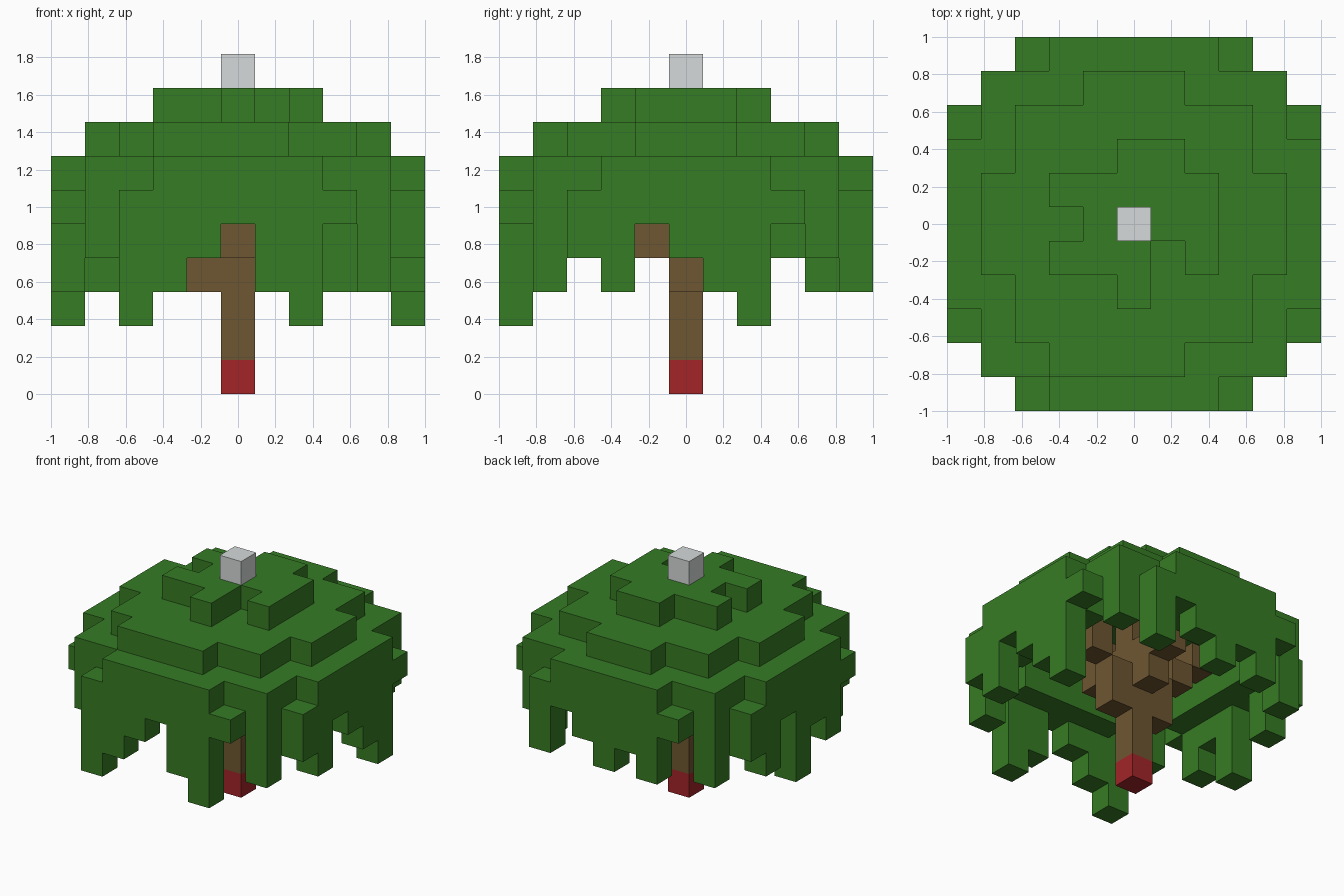
import bpy
import bmesh
from mathutils import Vector

if "Cube" in bpy.data.objects:
    bpy.data.objects.remove(bpy.data.objects["Cube"])

UNIT = 2 / 11  # edge of one block


def material(name, rgb):
    mat = bpy.data.materials.new(name)
    mat.use_nodes = True
    colour = (*rgb, 1)
    mat.diffuse_color = colour
    mat.node_tree.nodes["Principled BSDF"].inputs["Base Color"].default_value = colour
    return mat


leaf_green = material("leaf green", (0.037, 0.2, 0.018))
bark_brown = material("bark brown", (0.156, 0.093, 0.031))
base_red = material("base red", (0.36, 0.018, 0.021))
tip_grey = material("tip grey", (0.67, 0.7, 0.7))

AXES = [Vector(d) for d in ((1, 0, 0), (0, 1, 0), (0, 0, 1))]
occupied = set()
parts = []


def part(name, cells, mat):
    """Register a group of block cells, leaving out those already taken."""
    cells = set(cells) - occupied
    occupied.update(cells)
    parts.append((name, cells, mat))


def box(xs, ys, zs):
    return {(x, y, z) for x in xs for y in ys for z in zs}


def span(low, high):
    return range(low, high + 1)


def build(name, cells, mat):
    """Make a mesh of the faces that do not touch another block."""
    bm = bmesh.new()
    for cell in sorted(cells):
        for i, axis in enumerate(AXES):
            u, v = AXES[(i + 1) % 3] / 2, AXES[(i + 2) % 3] / 2
            for sign in (1, -1):
                normal = axis * sign
                if tuple(int(a + b) for a, b in zip(cell, normal)) in occupied:
                    continue
                mid = Vector(cell) + Vector((0, 0, 0.5)) + normal / 2
                corners = [mid - u - v, mid + u - v, mid + u + v, mid - u + v]
                bm.faces.new([bm.verts.new(c * UNIT) for c in corners[::sign]])
    bmesh.ops.remove_doubles(bm, verts=bm.verts, dist=0.001)
    mesh = bpy.data.meshes.new(name)
    bm.to_mesh(mesh)
    bm.free()
    mesh.materials.append(mat)
    bpy.context.collection.objects.link(bpy.data.objects.new(name, mesh))


# Trunk, its base and the tip
part("trunk_base", [(0, 0, 0)], base_red)
part("trunk", box([0], [0], span(1, 6)), bark_brown)
part("treetop_tip", [(0, 0, 9)], tip_grey)

# Branches climbing out under the crown
part("right_branch", [(-1, 0, 3), (-1, 0, 4), (-2, 0, 5), (-3, 0, 6)], bark_brown)
part("left_branch", [(1, 0, 3), (1, 0, 4), (2, 0, 5), (2, 0, 6)], bark_brown)
part("front_branch", [(0, -1, 4), (0, -1, 5), (0, -2, 5), (0, -2, 6)], bark_brown)
part("back_branch", [(0, 1, 4), (0, 1, 5), (0, 2, 5), (0, 2, 6)], bark_brown)

# Crown: ragged cap, middle tier and wide rim
cap = (box(span(-2, 2), [1], [8]) | box(span(-1, 2), [0], [8])
       | box(span(-2, 0), [-1], [8]) | box([0, 1], [2], [8])
       | {(2, -1, 8), (0, -2, 8)})
part("crown_cap", cap, leaf_green)

tier = (box(span(-3, 3), span(-3, 3), [7]) | box(span(-4, 4), span(-1, 1), [7])
        | box(span(-1, 1), [4], [7]) | box(span(-2, 1), [-4], [7]))
part("crown_tier", tier, leaf_green)

rim = (box(span(-4, 4), span(-4, 4), [6]) | box(span(-5, 5), span(-2, 2), [6])
       | box(span(-2, 2), span(-5, 5), [6])) - box(span(-3, 3), span(-3, 3), [6])
part("crown_rim", rim, leaf_green)

# Inner ledge under the rim
ledge = box((-4, 4), span(-2, 2), [5]) | box(span(-2, 2), (-4, 4), [5])
part("inner_ledge", ledge, leaf_green)

# Hanging foliage: lowest level of each column, from -3 to 3 along the side
sides = {
    "front_foliage": ([2, 3, 4, 5, 3, 2, 5], lambda i: (i, -5)),
    "back_foliage": ([5, 3, 4, 3, 4, 5, 3], lambda i: (i, 5)),
    "left_foliage": ([4, 3, 5, 4, 3, 2, 5], lambda i: (5, i)),
    "right_foliage": ([5, 3, 4, 2, 5, 3, 4], lambda i: (-5, i)),
}
for name, (lows, place) in sides.items():
    part(name, {(*place(i - 3), z) for i, low in enumerate(lows)
                for z in range(low, 6)}, leaf_green)

# Corner columns
for x in (-4, 4):
    for y in (-4, 4):
        name = ("front" if y < 0 else "back") + ("_left" if x > 0 else "_right")
        part(name + "_corner_foliage", box([x], [y], span(3 if x * y < 0 else 4, 5)), leaf_green)

for entry in parts:
    build(*entry)
